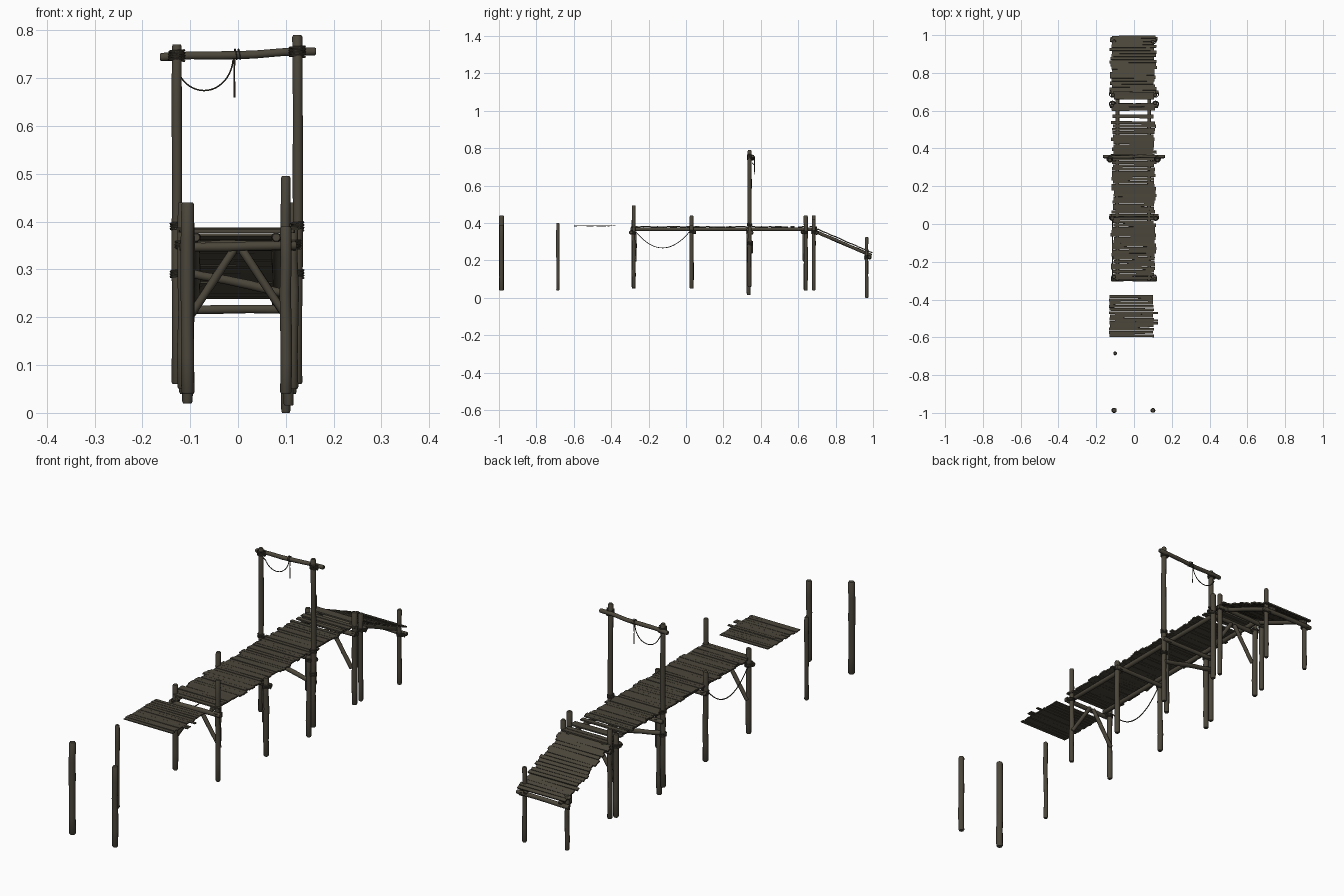
import bpy, bmesh, math, random
from mathutils import Vector, Matrix

if "Cube" in bpy.data.objects:
    bpy.data.objects.remove(bpy.data.objects["Cube"])

random.seed(7)
wood = bpy.data.materials.new("weathered dark wood")
wood.diffuse_color = (0.070, 0.061, 0.043, 1)
wood.use_nodes = True
wood.node_tree.nodes["Principled BSDF"].inputs["Base Color"].default_value = wood.diffuse_color
rope_mat = bpy.data.materials.new("old rope")
rope_mat.diffuse_color = (0.050, 0.043, 0.031, 1)
rope_mat.use_nodes = True
rope_mat.node_tree.nodes["Principled BSDF"].inputs["Base Color"].default_value = rope_mat.diffuse_color
X, Y, Z = Vector((1, 0, 0)), Vector((0, 1, 0)), Vector((0, 0, 1))


def finish(name, bm, mat, smooth=True):
    bmesh.ops.recalc_face_normals(bm, faces=bm.faces)
    me = bpy.data.meshes.new(name)
    bm.to_mesh(me)
    bm.free()
    me.materials.append(mat)
    if smooth:
        for p in me.polygons:
            p.use_smooth = True
        me.set_sharp_from_angle(angle=math.radians(40))
    ob = bpy.data.objects.new(name, me)
    bpy.context.collection.objects.link(ob)
    return ob


def tube(name, pts, radii, sides, ref, mat):
    """Sweep a round section along points."""
    pts = [Vector(p) for p in pts]
    bm = bmesh.new()
    rings = []
    for i, p in enumerate(pts):
        t = (pts[min(i + 1, len(pts) - 1)] - pts[max(i - 1, 0)]).normalized()
        u = (ref - t * ref.dot(t)).normalized()
        v = t.cross(u)
        r = radii[i] if isinstance(radii, list) else radii
        rings.append([bm.verts.new(p + r * (u * math.cos(a) + v * math.sin(a)))
                      for a in (2 * math.pi * k / sides for k in range(sides))])
    for a, b in zip(rings, rings[1:]):
        for k in range(sides):
            bm.faces.new((a[k], a[(k + 1) % sides], b[(k + 1) % sides], b[k]))
    bm.faces.new(rings[0][::-1])
    bm.faces.new(rings[-1])
    return finish(name, bm, mat)


def log(name, p0, p1, r, wobble=0.0015):
    """Slightly crooked round timber with chamfered ends."""
    p0, p1 = Vector(p0), Vector(p1)
    d = p1 - p0
    ref = X if abs(d.normalized().x) < 0.6 else Y
    side = d.cross(ref).normalized()
    pts, radii = [], []
    e = min(0.004 / d.length, 0.1)
    for t in (0, e, 0.2, 0.4, 0.6, 0.8, 1 - e, 1):
        w = 0 if t in (0, 1, e, 1 - e) else wobble
        pts.append(p0 + d * t + ref * random.uniform(-w, w) + side * random.uniform(-w, w))
        radii.append(r * (0.8 if t in (0, 1) else random.uniform(0.95, 1.06)))
    return tube(name, pts, radii, 10, ref, wood)


def lashing(name, x, y, z, r, turns=3):
    """Rope wound round a post."""
    n = turns * 12
    pts = [(x + r * math.cos(i * math.pi / 6), y + r * math.sin(i * math.pi / 6),
            z + (i / n - 0.5) * turns * 0.0055) for i in range(n + 1)]
    tube(name, pts, 0.0027, 5, Z, rope_mat)


def planks(name, a, b, x0, x1, pitch=0.0175, ragged=0.009, thick=0.006, gaps=()):
    """Row of uneven boards from a=(y,z) to b=(y,z); gaps are (y0,y1) left open."""
    a, b = Vector((0, *a)), Vector((0, *b))
    d = b - a
    slope = math.atan2(d.z, d.y)
    n = round(d.length / pitch)
    bm = bmesh.new()
    for i in range(n):
        c = a + d * ((i + 0.5) / n)
        if any(g0 < c.y < g1 for g0, g1 in gaps):
            continue
        l = x0 + random.uniform(-ragged, ragged)
        r = x1 + random.uniform(-ragged, ragged)
        w = d.length / n * random.uniform(0.86, 1.02)
        m = (Matrix.Translation((0, c.y, c.z + random.uniform(-0.001, 0.001)))
             @ Matrix.Rotation(slope + random.uniform(-0.04, 0.04), 4, 'X')
             @ Matrix.Translation(((l + r) / 2, 0, 0))
             @ Matrix.Rotation(random.uniform(-0.012, 0.012), 4, 'Z')
             @ Matrix.Diagonal((r - l, w, thick, 1)))
        bmesh.ops.create_cube(bm, size=1, matrix=m)
    return finish(name, bm, wood, False)


# Posts: name, x, y, bottom, top, radius
posts = [
    ("far_post_left", -0.105, -0.986, 0.04, 0.44, 0.0135),
    ("far_post_right", 0.10, -0.986, 0.04, 0.39, 0.012),
    ("lone_post", -0.10, -0.685, 0.04, 0.40, 0.009),
    ("deck_end_post_left", -0.105, -0.28, 0.05, 0.42, 0.011),
    ("deck_end_post_right", 0.10, -0.28, 0.055, 0.495, 0.010),
    ("mid_post_left", -0.115, 0.03, 0.05, 0.44, 0.011),
    ("mid_post_right", 0.115, 0.03, 0.05, 0.39, 0.011),
    ("gate_base_post_left", -0.106, 0.335, 0.02, 0.37, 0.011),
    ("gate_base_post_right", 0.106, 0.335, 0.015, 0.37, 0.011),
    ("gate_post_left", -0.128, 0.34, 0.06, 0.77, 0.0105),
    ("gate_post_right", 0.124, 0.34, 0.06, 0.79, 0.0105),
    ("rear_post_left", -0.112, 0.64, 0.04, 0.40, 0.011),
    ("rear_post_right", 0.112, 0.64, 0.04, 0.44, 0.011),
    ("ramp_top_post_left", -0.112, 0.683, 0.05, 0.44, 0.010),
    ("ramp_top_post_right", 0.112, 0.683, 0.04, 0.42, 0.010),
    ("ramp_foot_post_left", -0.105, 0.966, 0.02, 0.26, 0.0095),
    ("ramp_foot_post_right", 0.10, 0.966, 0.0, 0.325, 0.0095),
]
for name, x, y, z0, z1, r in posts:
    log(name, (x, y, z0), (x, y, z1), r)

# Cross beams tying each pair of posts, with rope lashings
for name, y, off, z, hw in [("deck_end", -0.28, -0.014, 0.347, 0.122), ("mid", 0.03, 0.014, 0.35, 0.13),
                            ("gate", 0.335, 0.016, 0.347, 0.135), ("rear", 0.64, -0.016, 0.35, 0.128),
                            ("ramp_top", 0.683, 0.015, 0.347, 0.13), ("ramp_foot", 0.966, 0.015, 0.215, 0.125)]:
    log(name + "_cross_beam", (-hw, y + off, z), (hw, y + off, z + 0.003), 0.0095)
    for s, side in ((-1, "left"), (1, "right")):
        x = s * {"deck_end": 0.103, "ramp_foot": 0.103, "gate": 0.106}.get(name, 0.114)
        lashing(f"{name}_lashing_{side}", x, y + off * 0.35, z + 0.002, 0.0165)

# Diagonal braces
for name, y in (("deck_end", -0.272), ("rear", 0.632)):
    for s, side in ((-1, "left"), (1, "right")):
        log(f"{name}_brace_{side}", (s * 0.008, y, 0.342), (s * 0.104, y, 0.197), 0.0085, 0.0005)
log("gate_diagonal_brace", (-0.125, 0.35, 0.298), (0.125, 0.35, 0.245), 0.0095)

# Stringers under the deck and the ramp
for x, side in ((-0.088, "left"), (0.08, "right")):
    log("deck_stringer_" + side, (x, -0.298, 0.367), (x, 0.70, 0.367), 0.010, 0.001)
    log("ramp_stringer_" + side, (x, 0.675, 0.363), (x, 0.992, 0.226), 0.009, 0.001)

# Deck boards, drifting boards, ramp boards
planks("deck_boards", (-0.295, 0.380), (0.545, 0.380), -0.115, 0.112)
planks("rear_deck_boards", (0.56, 0.380), (0.70, 0.380), -0.118, 0.115, 0.02, 0.014,
       gaps=((0.582, 0.60), (0.64, 0.66)))
planks("detached_boards", (-0.60, 0.385), (-0.375, 0.385), -0.130, 0.103, 0.0175, 0.003, 0.004)
for i, y in enumerate((-0.472, -0.512, -0.525)):
    planks(f"detached_long_board_{i}", (y - 0.006, 0.3852), (y + 0.006, 0.3852), -0.10, 0.127, 0.012, 0.002, 0.004)
planks("ramp_boards", (0.69, 0.373), (0.997, 0.241), -0.122, 0.112)

# Gate lintel and its lashings
log("gate_lintel", (-0.163, 0.357, 0.744), (0.163, 0.357, 0.756), 0.0088, 0.002)
for x, z, side in ((-0.128, 0.747, "left"), (0.124, 0.755, "right")):
    lashing("lintel_lashing_" + side, x, 0.344, z, 0.0155, 4)
    for h in (0.29, 0.39):
        lashing(f"gate_post_lashing_{side}_{h}", x, 0.34, h, 0.0125)

# Hanging ropes
sag = [(-0.113, -0.27 + 0.29 * t, 0.355 - 0.088 * (1 - (2 * t - 1) ** 2)) for t in (i / 20 for i in range(21))]
tube("side_hanging_rope", sag, 0.0022, 6, X, rope_mat)
loop = [(-0.071 + 0.061 * math.cos(a), 0.365, 0.745 + 0.071 * math.sin(a))
        for a in (math.radians(210 + 150 * i / 20) for i in range(21))]
tube("lintel_rope_loop", [(-0.128, 0.352, 0.725)] + loop + [(-0.009, 0.365, 0.757)], 0.0018, 6, Y, rope_mat)
tube("lintel_rope_end", [(-0.007, 0.367, 0.757), (-0.008, 0.367, 0.71), (-0.007, 0.367, 0.66)],
     0.0019, 6, X, rope_mat)
wrap = [(-0.008 + 0.0006 * i, 0.357 + 0.0105 * math.cos(i * math.pi / 6), 0.750 + 0.0105 * math.sin(i * math.pi / 6))
        for i in range(25)]
tube("lintel_rope_wrap", wrap, 0.0018, 5, X, rope_mat)
